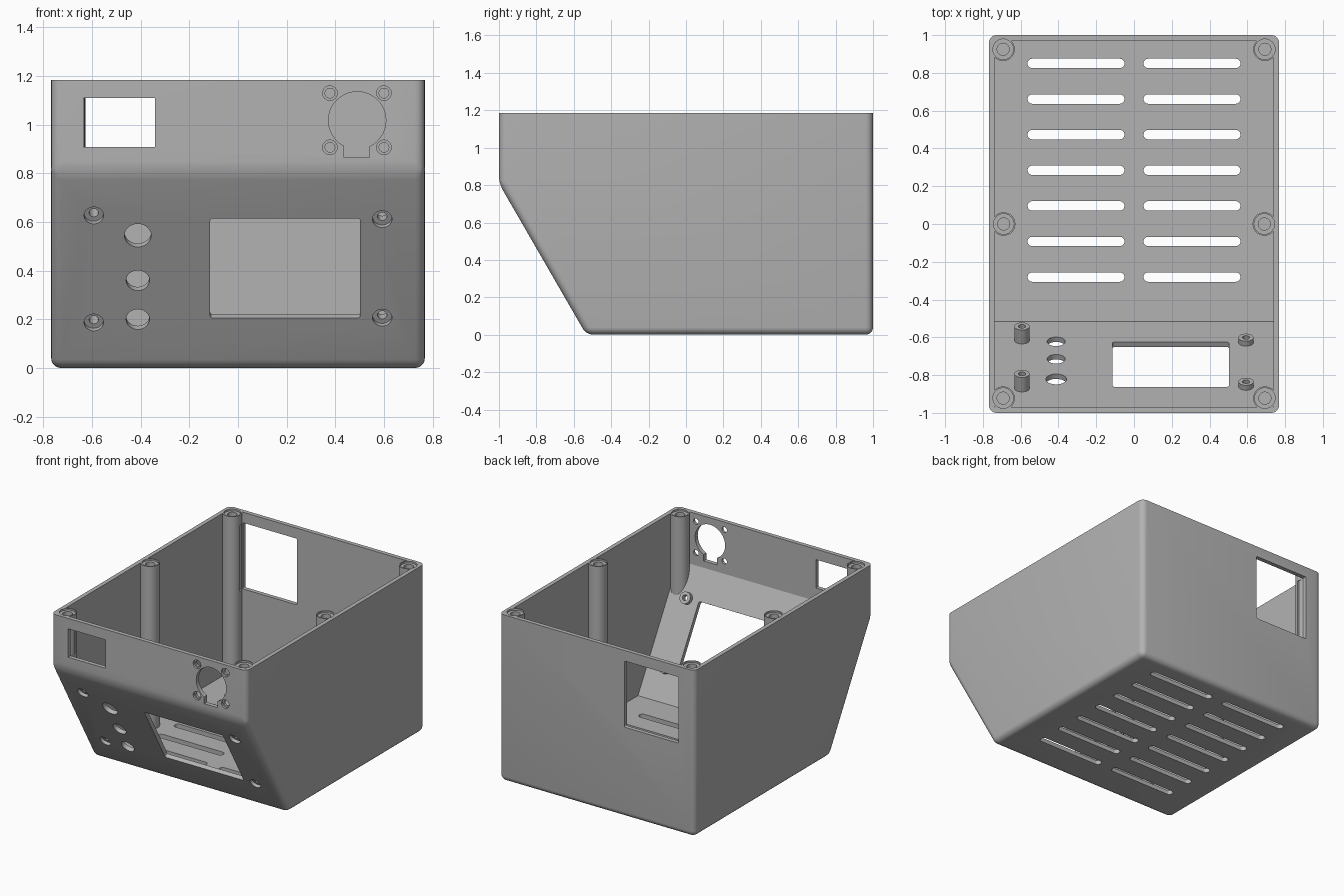
import bpy, bmesh, math
from mathutils import Matrix, Vector

if "Cube" in bpy.data.objects:
    bpy.data.objects.remove(bpy.data.objects["Cube"])

W, H, T = 0.768, 1.185, 0.03          # half width, height, wall thickness
SIN, COS = math.sin(math.radians(60)), 0.5
TAN = 1 / math.tan(math.radians(60))
Y0 = -0.533                           # where the sloped panel meets the ground


def slope_y(z):
    return Y0 - z * TAN


def make(name, bm):
    bmesh.ops.recalc_face_normals(bm, faces=bm.faces)
    me = bpy.data.meshes.new(name)
    bm.to_mesh(me)
    bm.free()
    ob = bpy.data.objects.new(name, me)
    bpy.context.collection.objects.link(ob)
    return ob


def frame(origin, normal):
    """Local x = world x, local z = outward normal of the panel."""
    n, x = Vector(normal), Vector((1, 0, 0))
    m = Matrix((x, n.cross(x), n)).transposed().to_4x4()
    m.translation = origin
    return m


def on_slope(x, z):
    return frame((x, slope_y(z), z), (0, -SIN, -COS))


def on_front(x, z):
    return frame((x, -1, z), (0, -1, 0))


def on_back(x, z):
    return frame((x, 1, z), (0, 1, 0))


def extrude_profile(name, pts, half, bevel=0):
    bm = bmesh.new()
    f = bm.faces.new([bm.verts.new((-half, y, z)) for y, z in pts])
    g = bmesh.ops.extrude_face_region(bm, geom=[f], use_keep_orig=True)
    bmesh.ops.translate(bm, verts=[v for v in g["geom"] if isinstance(v, bmesh.types.BMVert)],
                        vec=(2 * half, 0, 0))
    bmesh.ops.recalc_face_normals(bm, faces=bm.faces)
    if bevel:
        edges = [e for e in bm.edges if min(v.co.z for v in e.verts) < H - 0.01]
        bmesh.ops.bevel(bm, geom=edges, offset=bevel, segments=5, profile=0.5, affect='EDGES')
    return make(name, bm)


def rod(m, r, lo, hi, r_hi=None, seg=32):
    """Cylinder or cone along the panel normal from lo to hi."""
    bm = bmesh.new()
    bmesh.ops.create_cone(bm, cap_ends=True, segments=seg, radius1=r,
                          radius2=r if r_hi is None else r_hi, depth=hi - lo,
                          matrix=m @ Matrix.Translation((0, 0, (lo + hi) / 2)))
    return make("rod", bm)


def plate(m, w, h, r=0, depth=0.15):
    """Rectangle with rounded corners, passing through the panel."""
    bm = bmesh.new()
    bmesh.ops.create_cube(bm, size=1, matrix=Matrix.Diagonal((w, h, depth, 1)))
    if r:
        edges = [e for e in bm.edges if abs(e.verts[0].co.z - e.verts[1].co.z) > depth / 2]
        bmesh.ops.bevel(bm, geom=edges, offset=r, segments=6, profile=0.5, affect='EDGES')
    bmesh.ops.transform(bm, matrix=m, verts=bm.verts)
    return make("plate", bm)


def subtract(target, cutters):
    for c in cutters:
        c.hide_render = True
        mod = target.modifiers.new("cut", 'BOOLEAN')
        mod.operation, mod.solver, mod.object = 'DIFFERENCE', 'EXACT', c
    bpy.context.view_layer.update()
    dg = bpy.context.evaluated_depsgraph_get()
    me = bpy.data.meshes.new_from_object(target.evaluated_get(dg))
    target.modifiers.clear()
    target.data = me
    for c in cutters:
        bpy.data.objects.remove(c)


# outer body with rounded edges
body = extrude_profile("enclosure", [(-1, H), (-1, (1 + Y0) / TAN), (Y0, 0), (1, 0), (1, H)], W, 0.04)

# cavity, leaving the screw posts and standoffs standing
iy = T / SIN
cavity = extrude_profile("cavity", [(-1 + T, 1.4), (-1 + T, (1 - T + Y0 + iy) / TAN),
                                    (slope_y(T) + iy, T), (1 - T, T), (1 - T, 1.4)], W - T)
posts = [(s * x, y) for s in (-1, 1) for x, y in ((0.693, 0.925), (0.69, 0), (0.693, -0.922))]
screws = [(-0.593, 0.627, 0.088), (-0.593, 0.187, 0.085), (0.593, 0.612, 0.03), (0.593, 0.207, 0.03)]
keep = [rod(Matrix.Translation((x, y, 0)), 0.062, -0.1, 1.6) for x, y in posts]
keep += [rod(on_slope(x, z), 0.04, -T - h, 0.01) for x, z, h in screws]
subtract(cavity, keep)
subtract(body, [cavity])

cuts = []
# post screw holes with shallow counterbore
for x, y in posts:
    m = Matrix.Translation((x, y, H))
    cuts += [rod(m, 0.032, -0.3, 0.1), rod(m, 0.054, -0.012, 0.1)]
# countersunk standoff holes in the sloped panel
for x, z, h in screws:
    m = on_slope(x, z)
    cuts += [rod(m, 0.019, -T - h - 0.05, 0.05), rod(m, 0.04, -0.022, 0.02)]
# button holes and display window
for z, r in ((0.545, 0.055), (0.36, 0.048), (0.2, 0.048)):
    cuts.append(rod(on_slope(-0.412, z), r, -0.1, 0.1))
cuts.append(plate(on_slope(0.194, 0.41), 0.617, 0.473, 0.012))
# front socket: round opening with a key notch and four screw holes
cuts += [rod(on_front(0.49, 1.018), 0.118, -0.1, 0.1, seg=48),
         plate(on_front(0.488, 0.915), 0.106, 0.1)]
for x in (0.378, 0.6):
    for z in (0.907, 1.13):
        m = on_front(x, z)
        cuts += [rod(m, 0.02, -0.1, 0.1), rod(m, 0.03, -0.014, 0.05)]
# rectangular openings front and back
cuts.append(plate(on_front(-0.488, 1.01), 0.295, 0.202))
cuts.append(plate(on_back(-0.428, 0.875), 0.425, 0.47, 0.008))
# floor vents
for i in range(7):
    for s in (-1, 1):
        cuts.append(plate(frame((s * 0.307, 0.85 - i * 0.1885, 0), (0, 0, -1)), 0.513, 0.05, 0.0248))
subtract(body, cuts)

# single grey plastic
mat = bpy.data.materials.new("grey plastic")
mat.diffuse_color = (0.45, 0.45, 0.45, 1)
mat.use_nodes = True
mat.node_tree.nodes["Principled BSDF"].inputs["Base Color"].default_value = mat.diffuse_color
body.data.materials.clear()
body.data.materials.append(mat)
for p in body.data.polygons:
    p.material_index = 0
bpy.context.view_layer.objects.active = body
body.select_set(True)
bpy.ops.object.shade_smooth_by_angle(angle=math.radians(30))
